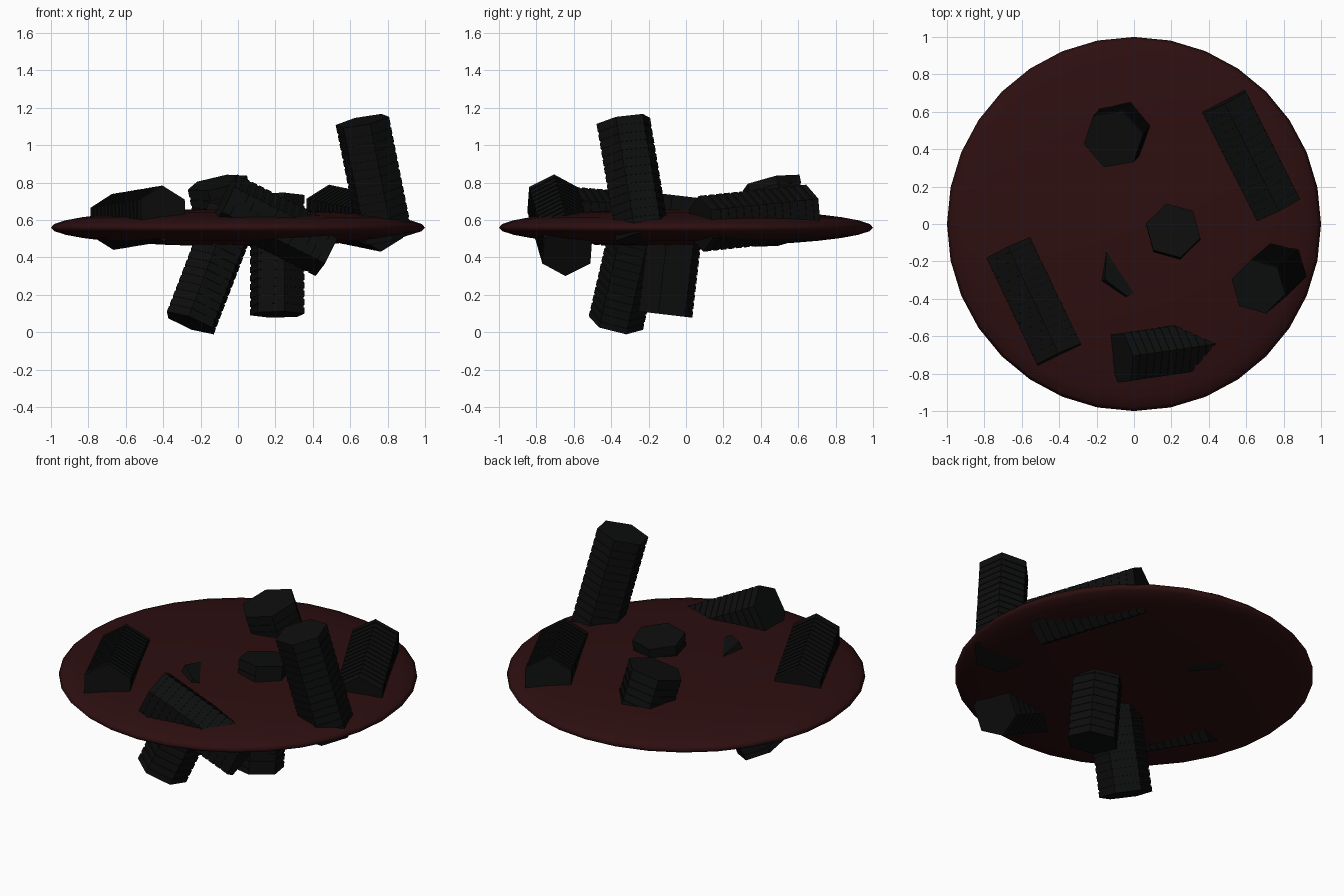
import bpy, math
from mathutils import Vector

cube = bpy.data.objects.get("Cube")
if cube:
    bpy.data.objects.remove(cube)


def material(name, color):
    m = bpy.data.materials.new(name)
    m.use_nodes = True
    m.diffuse_color = color
    bsdf = next(n for n in m.node_tree.nodes if n.type == 'BSDF_PRINCIPLED')
    bsdf.inputs["Base Color"].default_value = color
    bsdf.inputs["Roughness"].default_value = 0.8
    return m


dark_red = material("dark red", (0.026, 0.0045, 0.005, 1))
black = material("black", (0.004, 0.0042, 0.0042, 1))


def ribbed_log(name, start, end, corner, radius=0.15, ribs=14):
    """Six-sided rod with shallow grooves; one edge points toward corner."""
    start, end = Vector(start), Vector(end)
    axis = (end - start).normalized()
    u = Vector(corner)
    u = (u - axis * u.dot(axis)).normalized()
    v = axis.cross(u)
    # each rib is a wide band followed by a narrow shallow groove
    rings = []
    for i in range(ribs):
        rings += [(i / ribs, 1), ((i + 0.7) / ribs, 1)]
        if i < ribs - 1:
            rings += [((i + 0.7) / ribs, 0.97), ((i + 1) / ribs, 0.97)]
    rings[-1] = (1, 1)
    verts, faces = [], []
    for t, scale in rings:
        centre = start.lerp(end, t)
        for k in range(6):
            a = k * math.pi / 3
            verts.append(centre + (u * math.cos(a) + v * math.sin(a)) * radius * scale)
    for r in range(len(rings) - 1):
        for k in range(6):
            n = (k + 1) % 6
            faces.append((r * 6 + k, r * 6 + n, r * 6 + 6 + n, r * 6 + 6 + k))
    faces.append(tuple(reversed(range(6))))
    faces.append(tuple(range(len(verts) - 6, len(verts))))
    mesh = bpy.data.meshes.new(name)
    mesh.from_pydata(verts, [], faces)
    mesh.materials.append(black)
    obj = bpy.data.objects.new(name, mesh)
    bpy.context.collection.objects.link(obj)
    return obj


def heading(degrees):
    a = math.radians(degrees)
    return (math.cos(a), math.sin(a), 0)


# Flattened round body
bpy.ops.mesh.primitive_uv_sphere_add(segments=32, ring_count=16, radius=1, location=(0, 0, 0.56))
disc = bpy.context.object
disc.name = "disc"
disc.scale.z = 0.1
bpy.ops.object.transform_apply(location=False, rotation=False, scale=True)
bpy.ops.object.shade_smooth()
disc.data.materials.append(dark_red)

# Rods lying along the disc
up = (0, 0, 1)
ribbed_log("back_lying_rod", (0.48, 0.655, 0.64), (0.77, 0.08, 0.58), up)
ribbed_log("side_lying_rod", (-0.67, -0.13, 0.59), (-0.40, -0.70, 0.635), up)
ribbed_log("front_slanted_rod", (-0.07, -0.715, 0.71), (0.48, -0.635, 0.435), up)

# Rods pushed through the disc
ribbed_log("tall_rod", (0.79, -0.23, 0.505), (0.665, -0.335, 1.13), heading(45))
ribbed_log("leaning_lower_rod", (-0.255, -0.375, 0.05), (-0.03, -0.24, 0.634), heading(25))
ribbed_log("upright_lower_rod", (0.21, -0.11, 0.095), (0.21, -0.035, 0.73), heading(45))
ribbed_log("short_rod", (-0.05, 0.52, 0.50), (-0.11, 0.455, 0.80), heading(12), 0.165, 7)
